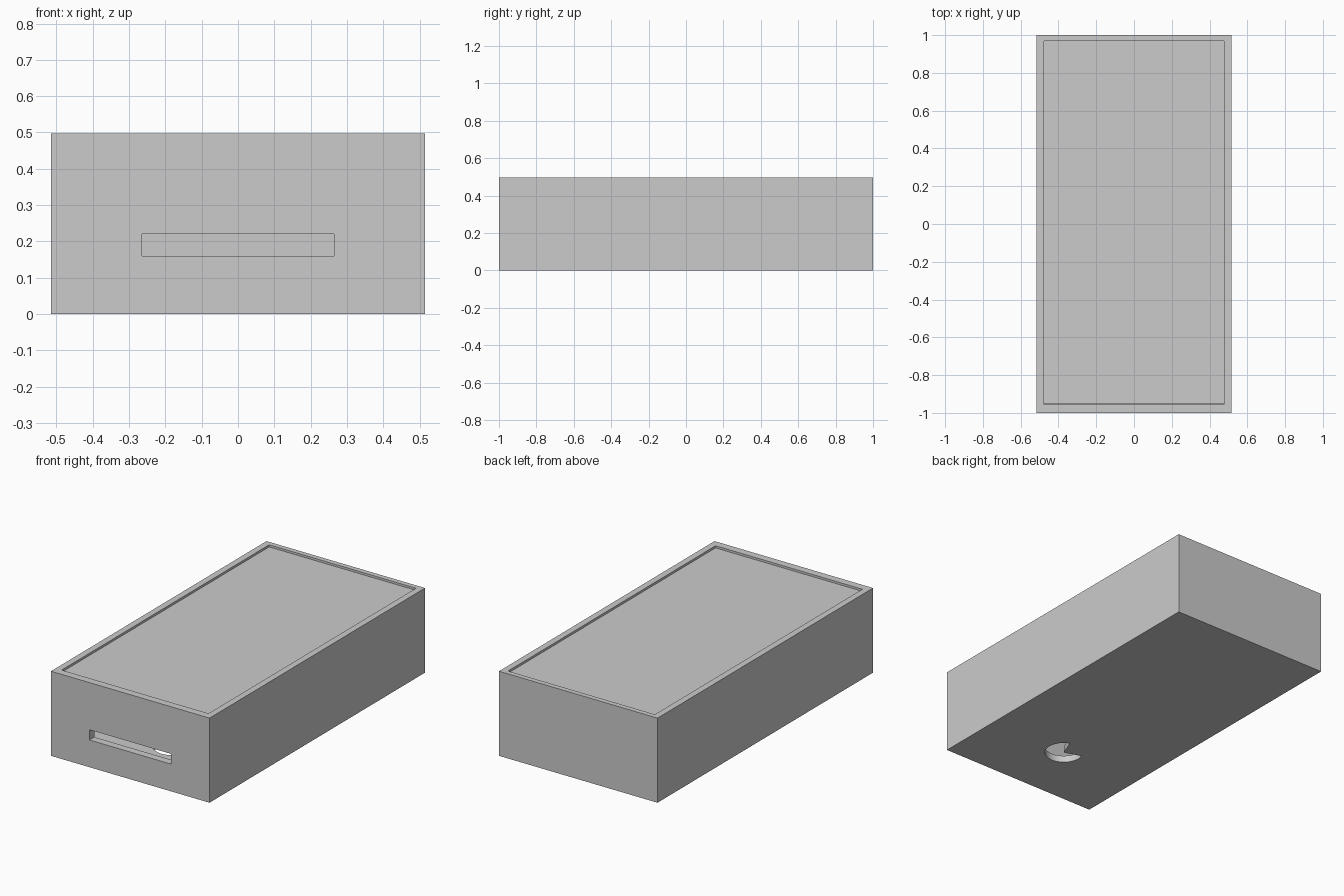
import bpy, bmesh
from math import cos, sin, radians

if "Cube" in bpy.data.objects:
    bpy.data.objects.remove(bpy.data.objects["Cube"])

W, L, H = 0.515, 1.0, 0.497            # half width, half length, height
WALL, FRONT, BACK, FLOOR = 0.038, 0.045, 0.03, 0.04
RECESS, LID = 0.012, 0.035


def prism(name, outline, z0, z1):
    """Extrude an xy outline from z0 to z1."""
    bm = bmesh.new()
    face = bm.faces.new([bm.verts.new((x, y, z0)) for x, y in outline])
    top = bmesh.ops.extrude_face_region(bm, geom=[face])
    verts = [v for v in top["geom"] if isinstance(v, bmesh.types.BMVert)]
    bmesh.ops.translate(bm, verts=verts, vec=(0, 0, z1 - z0))
    bmesh.ops.recalc_face_normals(bm, faces=bm.faces)
    mesh = bpy.data.meshes.new(name)
    bm.to_mesh(mesh)
    bm.free()
    obj = bpy.data.objects.new(name, mesh)
    bpy.context.collection.objects.link(obj)
    return obj


def box(name, x, y0, y1, z0, z1):
    return prism(name, [(-x, y0), (x, y0), (x, y1), (-x, y1)], z0, z1)


def cut(target, cutter):
    """Subtract cutter from target, then drop the cutter."""
    cutter.hide_render = True
    mod = target.modifiers.new("cut", 'BOOLEAN')
    mod.operation, mod.solver, mod.object = 'DIFFERENCE', 'EXACT', cutter
    bpy.context.view_layer.objects.active = target
    bpy.ops.object.modifier_apply(modifier=mod.name)
    bpy.data.objects.remove(cutter)


# Hollow case, open at the top
case = box("case", W, -L, L, 0, H)
cut(case, box("cavity", W - WALL, -L + FRONT, L - BACK, FLOOR, H + 0.1))

# Slot through the front wall
cut(case, box("slot", 0.265, -L - 0.1, -L + 0.1, 0.16, 0.22))

# Round hole through the floor with a wedge left standing
CY, R, N = -0.605, 0.106, 40
A0, A1 = radians(162), radians(68 + 360)
arc = [(R * cos(a), CY + R * sin(a))
       for a in (A0 + (A1 - A0) * i / N for i in range(N + 1))]
cut(case, prism("floor_hole", [(0.0, CY)] + arc, -0.1, FLOOR + 0.05))

# Lid panel sunk just below the rim
GAP = 0.001
box("lid_panel", W - WALL - GAP, -L + FRONT + GAP, L - BACK - GAP,
    H - RECESS - LID, H - RECESS)

# Keep the hole wall smooth and all edges crisp
bpy.ops.object.select_all(action='DESELECT')
case.select_set(True)
bpy.context.view_layer.objects.active = case
bpy.ops.object.shade_smooth_by_angle(angle=radians(30))
